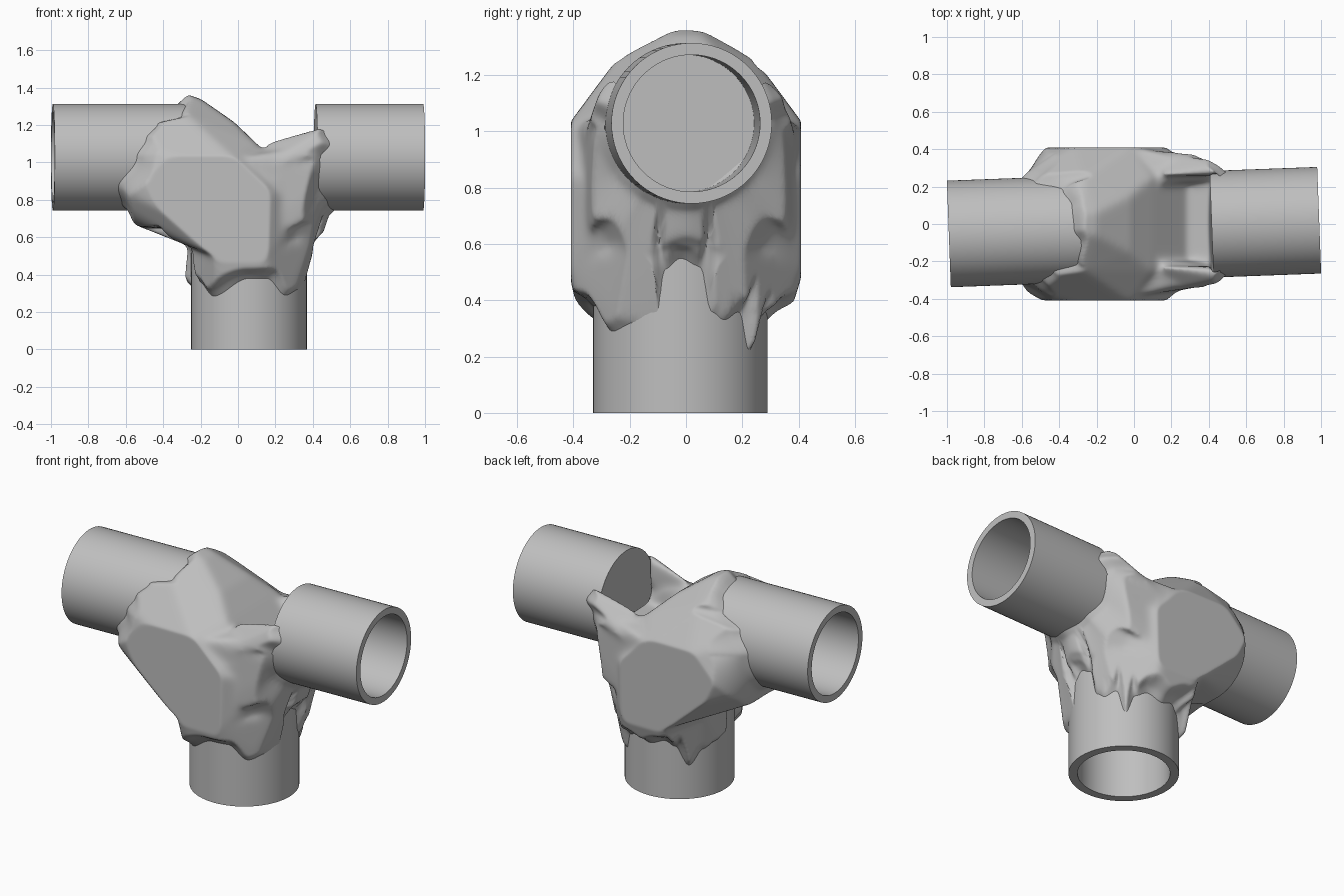
import bpy, bmesh, math
from mathutils import Vector, Matrix

if "Cube" in bpy.data.objects:
    bpy.data.objects.remove(bpy.data.objects["Cube"])

grey = bpy.data.materials.new("plain grey")
grey.diffuse_color = (0.52, 0.52, 0.52, 1)
grey.use_nodes = True
grey.node_tree.nodes["Principled BSDF"].inputs["Base Color"].default_value = grey.diffuse_color
TILT = 0.037                      # slope of the horizontal pipe axis in y
PIPE_Z, PIPE_R = 1.028, 0.285
POST, POST_R = Vector((0.058, -0.02, 0)), 0.31


def finish(name, bm, angle=40):
    me = bpy.data.meshes.new(name)
    bmesh.ops.recalc_face_normals(bm, faces=bm.faces)
    bm.to_mesh(me)
    bm.free()
    me.materials.append(grey)
    ob = bpy.data.objects.new(name, me)
    bpy.context.collection.objects.link(ob)
    bpy.ops.object.select_all(action='DESELECT')
    ob.select_set(True)
    bpy.context.view_layer.objects.active = ob
    bpy.ops.object.shade_smooth_by_angle(angle=math.radians(angle))
    return ob


def pipe(name, start, end, r, inner):
    """Cup-shaped pipe, open at start and closed by a thin wall at end."""
    d = Vector(end) - Vector(start)
    n, length = 72, d.length
    mat = Matrix.Translation(start) @ d.to_track_quat('Z', 'Y').to_matrix().to_4x4()
    bm = bmesh.new()
    rings = []
    for rad, h in ((inner, length - 0.01), (inner, 0), (r, 0), (r, length)):
        rings.append([bm.verts.new(mat @ Vector((rad * math.cos(k * math.tau / n),
                      rad * math.sin(k * math.tau / n), h))) for k in range(n)])
    for a, b in zip(rings, rings[1:]):
        for k in range(n):
            bm.faces.new((a[k], a[(k + 1) % n], b[(k + 1) % n], b[k]))
    bm.faces.new(rings[0])
    bm.faces.new(rings[-1])
    finish(name, bm)


def axis_y(x):
    return -0.0165 + TILT * x


pipe("left_pipe", (-0.99, axis_y(-0.99), PIPE_Z), (-0.285, axis_y(-0.285), PIPE_Z), PIPE_R, 0.243)
pipe("right_pipe", (0.99, axis_y(0.99), PIPE_Z), (0.415, axis_y(0.415), PIPE_Z), PIPE_R, 0.243)
pipe("bottom_pipe", POST, POST + Vector((0, 0, 0.66)), POST_R, 0.26)

# Rough lump: overlapping hulls, fused and smoothed
lump = bmesh.new()


def hull(points):
    part = bmesh.new()
    for p in points:
        part.verts.new(p)
    res = bmesh.ops.convex_hull(part, input=part.verts)
    junk = [g for g in res["geom_interior"] if isinstance(g, bmesh.types.BMVert)]
    bmesh.ops.delete(part, geom=junk, context='VERTS')
    bmesh.ops.recalc_face_normals(part, faces=part.faces)
    me = bpy.data.meshes.new("part")
    part.to_mesh(me)
    part.free()
    lump.from_mesh(me)
    bpy.data.meshes.remove(me)


def both(*pts):
    return [(x, s * y, z) for x, y, z in pts for s in (-1, 1)]


def pipe_ring(x, r, a0, a1, n=20):
    angs = [math.radians(a0 + (a1 - a0) * k / n) for k in range(n + 1)]
    return [(x, axis_y(x) + r * math.cos(a), PIPE_Z + r * math.sin(a)) for a in angs]


def post_ring(z, r):
    return [(POST.x + r * math.cos(k * 0.2618), POST.y + r * math.sin(k * 0.2618), z) for k in range(24)]


# main body with flat front and back
hull(both((-0.46, .42, .87), (-0.32, .42, 1.02), (-0.02, .42, 1.02), (.16, .42, .85), (.15, .42, .5),
          (-.13, .42, .5), (-.4, .42, .74), (-.31, .05, 1.375), (-.2, .06, 1.34), (-.27, .25, 1.25),
          (-.02, .15, 1.215), (.1, .25, 1.1), (-.25, .2, .56), (.34, .2, .56), (.42, .2, .77))
     + pipe_ring(-.72, .295, 150, 390))
# saddle under the right pipe
hull(both((.1, .39, .9), (.1, .37, .55), (.37, .2, .54), (.4, .22, .8)) + pipe_ring(.56, .295, 200, 340))
for s in (-1, 1):
    # side walls beside the right pipe, and the pointed prongs
    hull([(x, s * y + .01, z) for x, y, z in (
        (.0, .4, 1.02), (.05, .4, .6), (.1, .2, 1.08), (.15, .2, .7), (.3, .32, 1.07), (.3, .22, 1.02),
        (.55, .31, .96), (.55, .29, .8), (.55, .22, .78), (.3, .35, .65))])
    hull([(x, s * y + .015, z) for x, y, z in (
        (.15, .38, .98), (.15, .24, 1.11), (.2, .24, .9), (.42, .345, 1.04), (.52, .345, 1.07),
        (.52, .24, 1.07), (.5, .3, 1.2), (.42, .25, 1.18))])
# skirt over the bottom pipe
hull(both((-.13, .42, .52), (.15, .42, .52), (-.26, .2, .6), (.4, .2, .6), (-.1, .4, .45), (.15, .4, .45))
     + post_ring(.1, .31) + post_ring(.36, .345))

ob = finish("lump", lump)
m = ob.modifiers.new("fuse", 'REMESH')
m.mode, m.voxel_size = 'VOXEL', 0.011
m = ob.modifiers.new("soften", 'SMOOTH')
m.factor, m.iterations = 0.5, 36
me = bpy.data.meshes.new_from_object(ob.evaluated_get(bpy.context.evaluated_depsgraph_get()))
bpy.data.objects.remove(ob)
bm = bmesh.new()
bm.from_mesh(me)


def lookup(table, a):
    """Smooth interpolation of (angle, value) pairs around a circle."""
    a %= 360
    pts = table + [(table[0][0] + 360, table[0][1])]
    for (a0, v0), (a1, v1) in zip(pts, pts[1:]):
        if a0 <= a <= a1:
            t = (a - a0) / (a1 - a0)
            return v0 + (v1 - v0) * t * t * (3 - 2 * t)
    return pts[0][1]


# ragged edges: drip height round the post, collar reach round each pipe
DRIPS = [(0, .55), (13, .52), (21, .36), (30, .33), (42, .36), (52, .22), (62, .33), (75, .36), (92, .33),
         (110, .36), (120, .33), (135, .21), (150, .30), (165, .33), (178, .35), (185, .52), (195, .57),
         (205, .53), (213, .36), (233, .285), (270, .38), (288, .38), (309, .29), (328, .32), (343, .33),
         (350, .51)]
LEFT = [(0, -.6), (25, -.53), (42, -.38), (65, -.33), (90, -.32), (105, -.28), (130, -.3), (142, -.43),
        (160, -.49), (180, -.54), (215, -.64), (240, -.62), (270, -.58), (320, -.62)]
RIGHT = [(0, .44), (14, .49), (28, .46), (40, .415), (140, .415), (152, .46), (166, .49), (180, .44),
         (212, .43), (240, .48), (270, .515), (300, .48), (328, .43)]


def fit(d, table, along, sign, r, steep, push):
    """Shape one cross-section offset d: thin lip at the ragged edge, thicker behind it."""
    a = math.degrees(math.atan2(d.y, d.x))
    slope = (lookup(table, a + 2) - lookup(table, a - 2)) / math.radians(4) / r
    gap = sign * (along - lookup(table, a)) / math.hypot(1, slope)
    lip = max(-.014, min(gap, .03)) + max(0, gap - .03) * steep(a)
    rad = max(d.length, r + .01) if push else d.length
    return d.normalized() * min(rad, r + lip), gap < -.014


def pipe_steep(a):
    return 0.65 + 2.5 * max(0, -math.sin(math.radians(a)))


hidden = set()
for v in bm.verts:
    c = v.co
    c.y = max(-0.408, min(0.408, c.y))
    if c.z < 0.65:
        d = Vector((c.x - POST.x, c.y - POST.y))
        d, gone = fit(d, DRIPS, c.z, 1, POST_R, lambda a: 2.0, c.z < 0.6)
        c.x, c.y = POST.x + d.x, POST.y + d.y
        if gone:
            hidden.add(v)
            continue
    if c.x < -0.1 or c.x > 0.25:
        d = Vector((c.y - axis_y(c.x), c.z - PIPE_Z))
        left = c.x < 0
        d, gone = fit(d, LEFT if left else RIGHT, c.x, 1 if left else -1, PIPE_R, pipe_steep,
                      c.x < -.285 or c.x > .415)
        c.y, c.z = axis_y(c.x) + d.x, PIPE_Z + d.y
        if gone:
            hidden.add(v)
bmesh.ops.delete(bm, geom=[f for f in bm.faces if all(v in hidden for v in f.verts)], context='FACES')
# even out the lips without moving the buried rim
inner = [v for v in bm.verts if not v.is_boundary and v not in hidden]
for _ in range(3):
    bmesh.ops.smooth_vert(bm, verts=inner, factor=0.4, use_axis_x=True, use_axis_y=True, use_axis_z=True)
bpy.data.meshes.remove(me)
finish("joint_lump", bm, 70)
